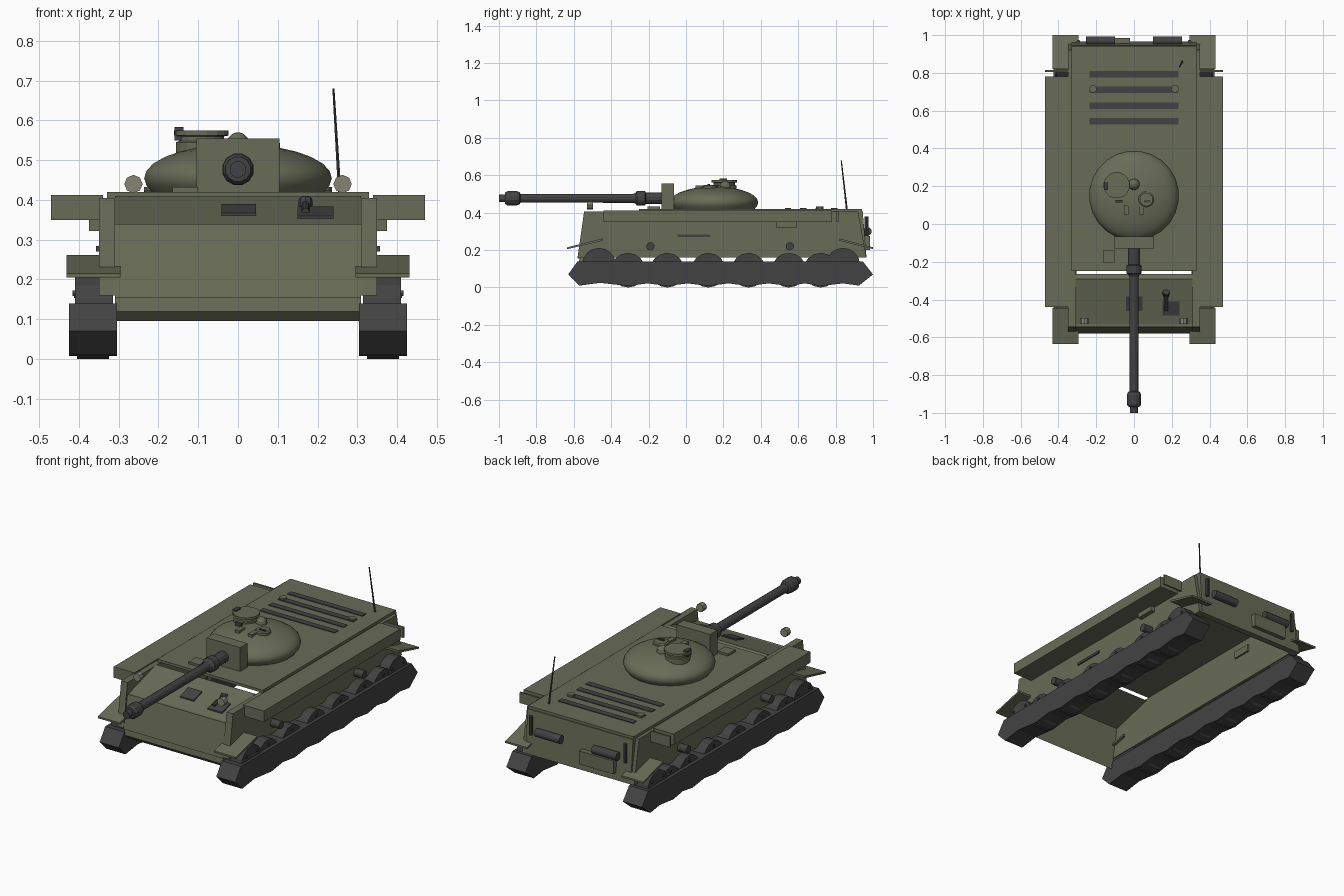
import bpy, bmesh, math
from mathutils import Vector

if "Cube" in bpy.data.objects:
    bpy.data.objects.remove(bpy.data.objects["Cube"])


def material(name, rgb):
    m = bpy.data.materials.new(name)
    m.diffuse_color = (*rgb, 1)
    m.use_nodes = True
    m.node_tree.nodes["Principled BSDF"].inputs["Base Color"].default_value = m.diffuse_color
    return m


OLIVE = material("olive", (0.14, 0.15, 0.095))
DARK = material("dark_metal", (0.055, 0.055, 0.055))
LAMP = material("lamp", (0.24, 0.23, 0.18))


def finish(name, bm, mat, smooth=False):
    bmesh.ops.recalc_face_normals(bm, faces=bm.faces)
    me = bpy.data.meshes.new(name)
    bm.to_mesh(me)
    bm.free()
    ob = bpy.data.objects.new(name, me)
    bpy.context.collection.objects.link(ob)
    me.materials.append(mat)
    if smooth:
        bpy.ops.object.select_all(action='DESELECT')
        ob.select_set(True)
        bpy.context.view_layer.objects.active = ob
        bpy.ops.object.shade_smooth_by_angle(angle=math.radians(35))
    return ob


def prism(name, x0, x1, yz, mat=OLIVE):
    """Side profile (y, z) extruded across x."""
    bm = bmesh.new()
    f = bm.faces.new([bm.verts.new((x0, y, z)) for y, z in yz])
    g = bmesh.ops.extrude_face_region(bm, geom=[f])
    vs = [v for v in g["geom"] if isinstance(v, bmesh.types.BMVert)]
    bmesh.ops.translate(bm, verts=vs, vec=(x1 - x0, 0, 0))
    return finish(name, bm, mat)


def box(name, x, y, z, mat=OLIVE):
    return prism(name, x[0], x[1], [(y[0], z[0]), (y[1], z[0]), (y[1], z[1]), (y[0], z[1])], mat)


def rod(name, a, b, r, mat=DARK, n=12, r2=None):
    a, b = Vector(a), Vector(b)
    bm = bmesh.new()
    bmesh.ops.create_cone(bm, cap_ends=True, segments=n, radius1=r,
                          radius2=r if r2 is None else r2, depth=(b - a).length)
    rot = Vector((0, 0, 1)).rotation_difference(b - a).to_matrix()
    bmesh.ops.rotate(bm, verts=bm.verts, matrix=rot)
    bmesh.ops.translate(bm, verts=bm.verts, vec=(a + b) / 2)
    return finish(name, bm, mat)


def lathe(name, origin, profile, axis, mat, n=16, smooth=False):
    """Spin (radius, height) points about the y or z axis."""
    bm = bmesh.new()
    rings = []
    for r, h in profile:
        ring = []
        for i in range(n):
            t = 2 * math.pi * (i + 0.5) / n
            c, s = r * math.cos(t), r * math.sin(t)
            p = (c, s, h) if axis == 'z' else (c, h, s)
            ring.append(bm.verts.new(Vector(origin) + Vector(p)))
        rings.append(ring)
    for lo, hi in zip(rings, rings[1:]):
        for i in range(n):
            j = (i + 1) % n
            bm.faces.new((lo[i], lo[j], hi[j], hi[i]))
    bm.faces.new(rings[0])
    bm.faces.new(rings[-1])
    return finish(name, bm, mat, smooth)


# Hull shell, open underneath
box("deck", (-0.33, 0.33), (-0.25, 0.94), (0.405, 0.42))
prism("front_wall", -0.31, 0.31, [(-0.58, 0.155), (-0.545, 0.34), (-0.51, 0.34), (-0.545, 0.155)])
prism("glacis", -0.31, 0.31, [(-0.53, 0.325), (-0.53, 0.34), (-0.29, 0.41), (-0.265, 0.395)])
prism("lower_nose", -0.31, 0.31, [(-0.57, 0.155), (-0.575, 0.12), (-0.55, 0.095), (-0.54, 0.155)])
prism("rear_plate", -0.33, 0.33, [(0.93, 0.16), (0.965, 0.16), (0.945, 0.405), (0.905, 0.405)])

# Suspension layout
wheel_ys = [-0.31, -0.10, 0.12, 0.335, 0.55, 0.72]
bottom = [(-0.57, 0.01), (-0.46, 0.025)]
for i, y in enumerate(wheel_ys):
    nxt = wheel_ys[i + 1] if i < 5 else 0.96
    bottom += [(y, 0.008), ((y + nxt) / 2, 0.022)]
track = bottom + [(0.925, 0.01), (1.0, 0.07), (0.945, 0.14), (-0.58, 0.14), (-0.63, 0.07)]

for s, side in ((-1, "left"), (1, "right")):
    # Side wall and the ledge above the track
    prism(side + "_wall", s * 0.31, s * 0.35,
          [(-0.58, 0.16), (0.965, 0.16), (0.92, 0.405), (-0.545, 0.405)])
    box(side + "_ledge", (s * 0.34, s * 0.47), (-0.44, 0.78), (0.35, 0.412))
    box(side + "_ledge_end", (s * 0.35, s * 0.47), (0.805, 0.815), (0.35, 0.41))
    # Sloped mudguards
    prism(side + "_front_mudguard", s * 0.295, s * 0.432,
          [(-0.635, 0.205), (-0.635, 0.215), (-0.445, 0.262), (-0.445, 0.25)])
    prism(side + "_rear_mudguard", s * 0.295, s * 0.432,
          [(0.82, 0.25), (0.82, 0.262), (1.0, 0.215), (1.0, 0.205)])
    # Track and wheels
    prism(side + "_track", s * 0.305, s * 0.425, track, DARK)
    for y in wheel_ys:
        rod(side + "_road_wheel", (s * 0.325, y, 0.0925), (s * 0.405, y, 0.0925), 0.0925, DARK, 16)
        rod(side + "_wheel_nut", (s * 0.40, y, 0.16), (s * 0.412, y, 0.16), 0.008, DARK, 6)
    for y in (-0.465, 0.84):
        rod(side + "_end_wheel", (s * 0.315, y, 0.122), (s * 0.41, y, 0.122), 0.09, DARK, 16)
        for dy in (-0.05, 0.05):
            rod(side + "_end_wheel_nut", (s * 0.405, y + dy, 0.165),
                (s * 0.416, y + dy, 0.165), 0.008, DARK, 6)
    # Wall fittings
    for y in (-0.19, 0.555):
        rod(side + "_return_roller", (s * 0.345, y, 0.22), (s * 0.405, y, 0.22), 0.022, DARK, 12)
    box(side + "_tool_bar", (s * 0.345, s * 0.357), (-0.045, 0.13), (0.27, 0.284), DARK)
    box(side + "_stowage_box", (s * 0.30, s * 0.375), (0.48, 0.59), (0.322, 0.362))
    # Headlights
    rod(side + "_headlight", (s * 0.263, -0.53, 0.44), (s * 0.263, -0.498, 0.44), 0.023, LAMP, 8)
    # Exhausts and rear brackets
    rod(side + "_exhaust", (s * 0.10, 0.97, 0.30), (s * 0.255, 0.97, 0.30), 0.023, DARK, 12)
    rod(side + "_rear_bracket", (s * 0.295, 0.965, 0.275), (s * 0.295, 0.965, 0.38), 0.01, DARK, 8)
    # Deck knobs
    rod(side + "_deck_knob", (s * 0.217, 0.715, 0.418), (s * 0.217, 0.715, 0.432), 0.02, OLIVE, 10)
    # Sights on the turret roof
    box(side + "_roof_sight", (s * 0.04 - 0.013, s * 0.04 + 0.013), (0.05, 0.10), (0.51, 0.545))

# Engine grilles, rear box, deck box, aerial
for y in (0.545, 0.627, 0.71, 0.793):
    box("engine_grille", (-0.235, 0.235), (y - 0.017, y + 0.017), (0.415, 0.424), DARK)
box("rear_box", (-0.235, -0.02), (0.94, 0.985), (0.2, 0.275))
box("deck_box", (-0.165, -0.10), (-0.205, -0.14), (0.415, 0.432))
rod("aerial", (0.256, 0.86, 0.415), (0.24, 0.83, 0.68), 0.005, DARK, 6, 0.003)

# Driver visor and bow gun on the front slope
prism("driver_visor", -0.042, 0.045, [(-0.46, 0.35), (-0.46, 0.367), (-0.385, 0.39), (-0.385, 0.375)], DARK)
prism("bow_gun_mount", 0.15, 0.24, [(-0.485, 0.34), (-0.485, 0.36), (-0.41, 0.383), (-0.41, 0.36)], DARK)
rod("bow_gun", (0.17, -0.46, 0.37), (0.17, -0.37, 0.39), 0.01, DARK, 8)
rod("bow_gun_knob", (0.17, -0.38, 0.37), (0.17, -0.36, 0.40), 0.018, DARK, 8)

# Turret dome
dome = [(0.215, -0.04)]
for k in range(-1, 7):
    a = k * math.pi / 14
    dome.append((0.238 * math.cos(a), 0.085 * math.sin(a)))
dome.append((0.02, 0.085))
lathe("turret", (0, 0.15, 0.455), dome, 'z', OLIVE, 24, True)
box("mantlet", (-0.105, 0.105), (-0.13, -0.065), (0.42, 0.555))

# Gun, from the mantlet out to the muzzle
gun = [(0.032, -0.12), (0.032, -0.215), (0.041, -0.22), (0.041, -0.262), (0.03, -0.27),
       (0.025, -0.28), (0.024, -0.885), (0.034, -0.89), (0.039, -0.905), (0.039, -0.955),
       (0.032, -0.967), (0.021, -0.968), (0.021, -1.0)]
lathe("gun_barrel", (0, 0, 0.477), gun, 'y', DARK, 12)

# Commander cupola, roof dome and loader hatch
lathe("cupola", (-0.092, 0.205, 0), [(0.065, 0.50), (0.065, 0.545), (0.058, 0.548), (0.058, 0.56),
                                      (0.07, 0.562), (0.07, 0.575)], 'z', OLIVE, 16)
box("cupola_hinge", (-0.16, -0.137), (0.18, 0.22), (0.55, 0.583), DARK)
lathe("roof_dome", (0, 0.21, 0.54), [(0.03, -0.02), (0.03, 0), (0.026, 0.015), (0.015, 0.026),
                                     (0.004, 0.03)], 'z', OLIVE, 12)
lathe("loader_hatch", (0.065, 0.13, 0), [(0.042, 0.50), (0.042, 0.543), (0.035, 0.548)], 'z', OLIVE, 14)
for x in (-0.08, 0.07):
    box("hatch_handle", (x - 0.018, x + 0.018), (0.115, 0.127), (0.53, 0.553), DARK)
